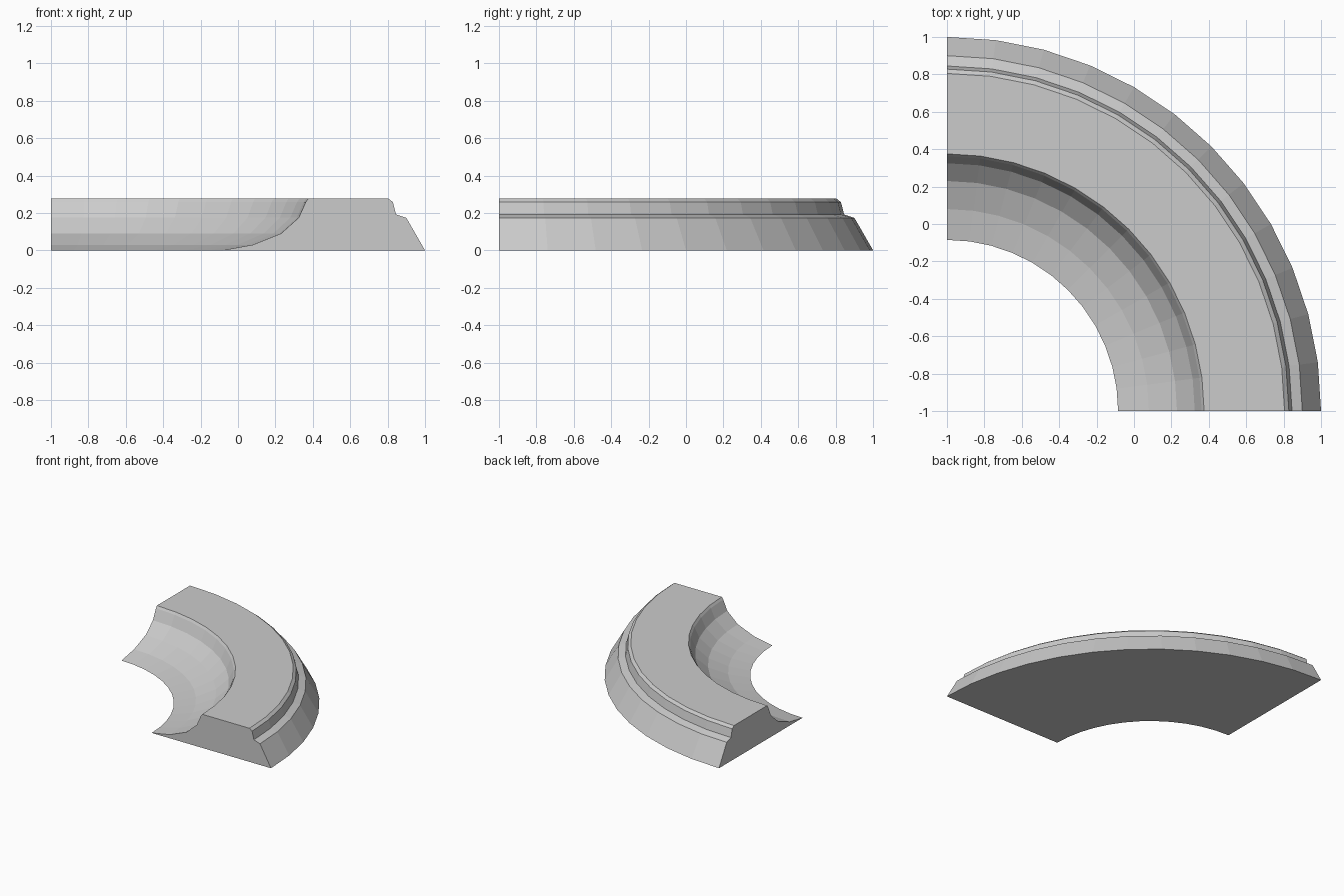
import bpy
import bmesh
from math import pi
from mathutils import Vector

cube = bpy.data.objects.get("Cube")
if cube:
    bpy.data.objects.remove(cube, do_unlink=True)

# Plain grey stone
stone = bpy.data.materials.new("grey_stone")
stone.use_nodes = True
grey = (0.6, 0.6, 0.6, 1)
stone.diffuse_color = grey
stone.node_tree.nodes["Principled BSDF"].inputs["Base Color"].default_value = grey

# Cross-section as (radius, height): hollow inner curve, lip, flat top, stepped outer slope
PROFILE = [
    (0.915, 0), (1.08, 0.03), (1.23, 0.09), (1.325, 0.175), (1.362, 0.258),
    (1.375, 0.276), (1.805, 0.276), (1.828, 0.258), (1.845, 0.192),
    (1.9, 0.174), (2, 0),
]
CENTRE = Vector((-1, -1, 0))
SEGMENTS = 12

# Sweep the section through a quarter turn
bm = bmesh.new()
verts = [bm.verts.new(CENTRE + Vector((r, 0, z))) for r, z in PROFILE]
start = bm.faces.new(verts)
loop = list(start.edges)
swept = bmesh.ops.spin(bm, geom=loop, cent=CENTRE, axis=(0, 0, 1),
                       angle=pi / 2, steps=SEGMENTS)

# Close the far end
last = [e for e in swept["geom_last"] if isinstance(e, bmesh.types.BMEdge)]
bmesh.ops.edgeloop_fill(bm, edges=last)
bmesh.ops.recalc_face_normals(bm, faces=bm.faces)

mesh = bpy.data.meshes.new("curved_corner_block")
bm.to_mesh(mesh)
bm.free()
mesh.materials.append(stone)
block = bpy.data.objects.new("curved_corner_block", mesh)
bpy.context.collection.objects.link(block)
